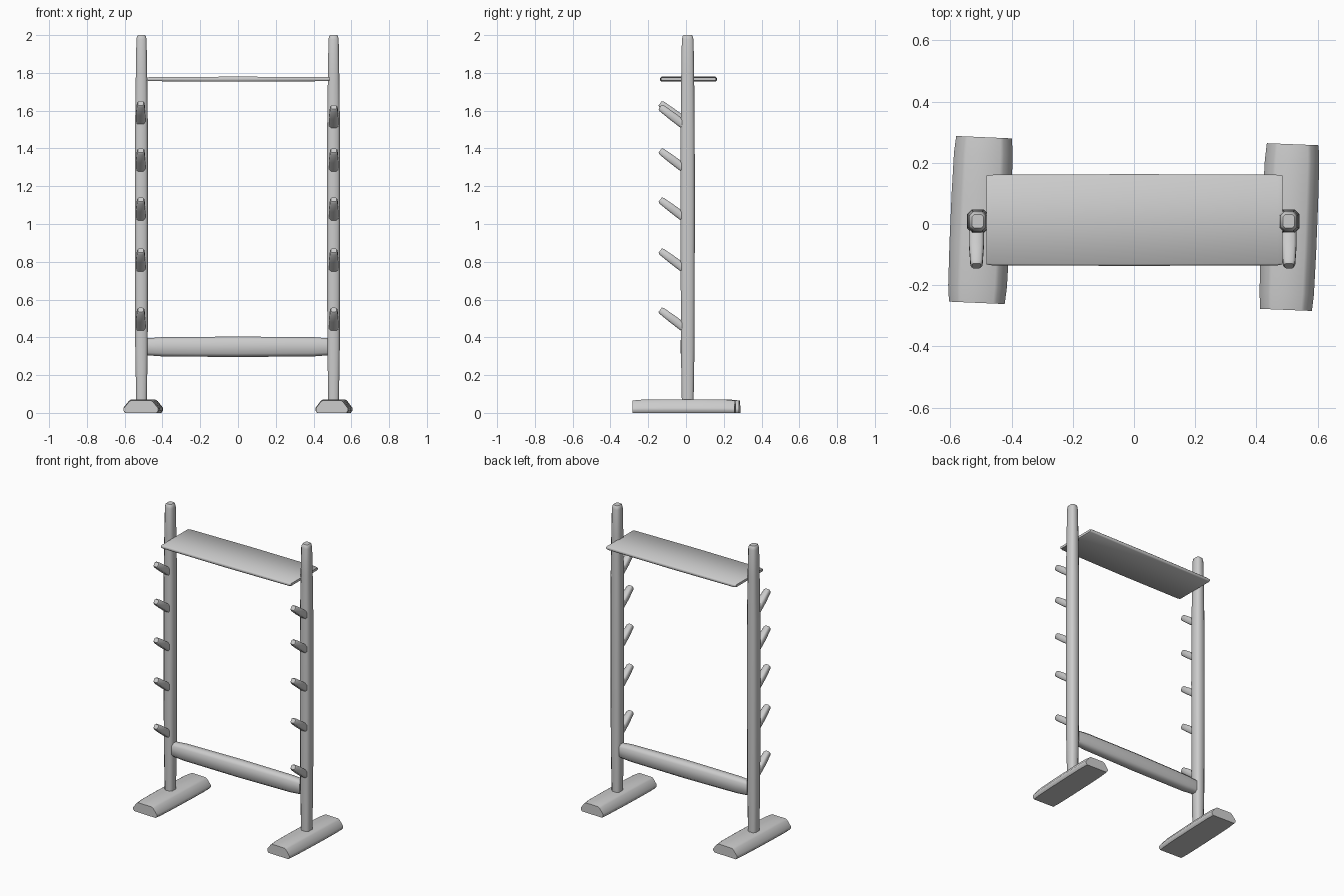
import bpy, bmesh, math
from mathutils import Matrix, Vector

if "Cube" in bpy.data.objects:
    bpy.data.objects.remove(bpy.data.objects["Cube"])


def loft(name, rings, matrix=Matrix(), angle=50):
    """Skin a list of equal-length point rings, cap both ends, shade."""
    bm = bmesh.new()
    loops = [[bm.verts.new(p) for p in ring] for ring in rings]
    n = len(loops[0])
    for a, b in zip(loops, loops[1:]):
        for i in range(n):
            j = (i + 1) % n
            bm.faces.new((a[i], a[j], b[j], b[i]))
    bm.faces.new(loops[0][::-1])
    bm.faces.new(loops[-1])
    bmesh.ops.recalc_face_normals(bm, faces=bm.faces)
    mesh = bpy.data.meshes.new(name)
    bm.to_mesh(mesh)
    bm.free()
    ob = bpy.data.objects.new(name, mesh)
    bpy.context.collection.objects.link(ob)
    ob.matrix_world = matrix
    bpy.ops.object.select_all(action='DESELECT')
    ob.select_set(True)
    bpy.context.view_layer.objects.active = ob
    bpy.ops.object.shade_smooth_by_angle(angle=math.radians(angle))
    return ob


def bar(name, stations, matrix=Matrix(), chamfer=0.4):
    """Octagonal bar along local z; stations are (z, half_x, half_y)."""
    rings = []
    for z, hx, hy in stations:
        c = chamfer * min(hx, hy)
        rings.append([(x, y, z) for x, y in (
            (hx, -hy + c), (hx, hy - c), (hx - c, hy), (-hx + c, hy),
            (-hx, hy - c), (-hx, -hy + c), (-hx + c, -hy), (hx - c, -hy))])
    return loft(name, rings, matrix)


def foot(name, x, y, half_w, half_l, yaw):
    """Low plank foot with sloped sides, slightly pinched at the ends."""
    section = [(-0.90, 0), (0.90, 0), (1, 0.012), (1, 0.027),
               (0.70, 0.064), (0.58, 0.072), (-0.58, 0.072),
               (-0.70, 0.064), (-1, 0.027), (-1, 0.012)]
    rings = []
    for t, s, h in ((-1, 0.95, 0.91), (-0.8, 1, 0.98), (-0.3, 1.02, 1),
                    (0.3, 1.02, 1), (0.8, 1, 0.98), (1, 0.95, 0.91)):
        rings.append([(u * half_w * s, t * half_l, v * h) for u, v in section])
    m = Matrix.Translation((x, y, 0)) @ Matrix.Rotation(math.radians(yaw), 4, 'Z')
    return loft(name, rings, m)


# Sides: post, foot and five angled pegs each
post_profile = [(0.05, 0.028, 0.031), (0.35, 0.033, 0.036), (1.1, 0.035, 0.038),
                (1.5, 0.034, 0.037), (1.8, 0.030, 0.034), (1.975, 0.027, 0.031),
                (1.993, 0.024, 0.027), (2.0, 0.019, 0.022)]
peg_tops = [0.562, 0.875, 1.145, 1.405]
peg_axis = Vector((0, -0.80, 0.60)).normalized()

for side, px, peg_x, high in (("left", -0.511, -0.515, 1.655),
                              ("right", 0.506, 0.507, 1.635)):
    bar(side + "_post", post_profile, Matrix.Translation((px, 0.009, 0)), 0.42)
    for i, top in enumerate(peg_tops + [high]):
        tip = Vector((peg_x, -0.137, top - 0.016))
        rot = peg_axis.to_track_quat('Z', 'Y').to_matrix().to_4x4()
        bar(f"{side}_peg_{i + 1}",
            [(-0.165, 0.024, 0.023), (-0.08, 0.024, 0.022),
             (-0.010, 0.020, 0.019), (0.0, 0.015, 0.014)],
            Matrix.Translation(tip) @ rot)

foot("left_foot", -0.502, 0.013, 0.096, 0.271, -2.5)
foot("right_foot", 0.508, -0.010, 0.089, 0.271, -2.3)

# Lower crossbar between the posts
along_x = Matrix.Rotation(math.radians(90), 4, 'Y')
bar("crossbar", [(-0.48, 0.045, 0.029), (-0.40, 0.051, 0.034), (0, 0.054, 0.037),
                 (0.40, 0.051, 0.034), (0.475, 0.045, 0.029)],
    Matrix.Translation((0, 0.008, 0.35)) @ along_x, 0.5)

# Thin top shelf with softened edges
bar("shelf", [(-0.482, 0.008, 0.145), (-0.465, 0.011, 0.148), (0, 0.013, 0.150),
              (0.47, 0.011, 0.148), (0.486, 0.008, 0.145)],
    Matrix.Translation((0, 0.013, 1.767)) @ along_x, 0.5)
